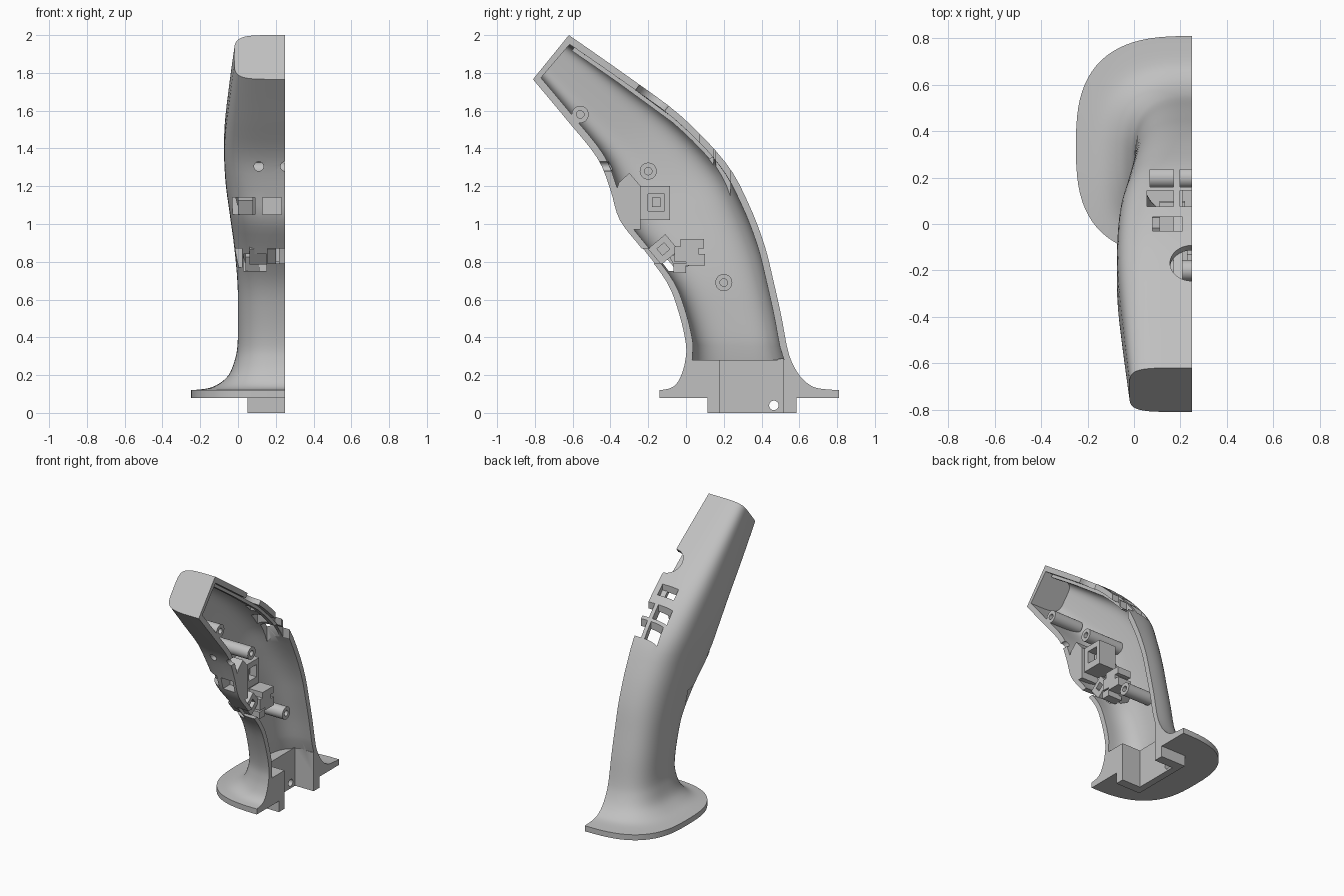
import bpy, bmesh, math
from mathutils import Vector, Matrix

if "Cube" in bpy.data.objects:
    bpy.data.objects.remove(bpy.data.objects["Cube"])

CUT = 0.25    # x of the flat split plane
WALL = 0.038

gray = bpy.data.materials.new("light gray plastic")
gray.use_nodes = True
gray.diffuse_color = (0.53, 0.53, 0.53, 1)
gray.node_tree.nodes["Principled BSDF"].inputs["Base Color"].default_value = gray.diffuse_color


def finish(bm, name):
    bmesh.ops.recalc_face_normals(bm, faces=bm.faces)
    mesh = bpy.data.meshes.new(name)
    bm.to_mesh(mesh)
    bm.free()
    mesh.materials.append(gray)
    ob = bpy.data.objects.new(name, mesh)
    bpy.context.collection.objects.link(ob)
    return ob


def box(name, xs, ys, zs, tilt=0):
    bm = bmesh.new()
    bmesh.ops.create_cube(bm, size=1)
    size = [r[1] - r[0] for r in (xs, ys, zs)]
    mid = Vector([(r[0] + r[1]) / 2 for r in (xs, ys, zs)])
    bm.transform(Matrix.Translation(mid) @ Matrix.Rotation(math.radians(tilt), 4, 'X')
                 @ Matrix.Diagonal((*size, 1)))
    return finish(bm, name)


def rod(name, center, radius, length, axis='Y', turn=90):
    bm = bmesh.new()
    bmesh.ops.create_cone(bm, cap_ends=True, segments=32, radius1=radius,
                          radius2=radius, depth=length)
    bm.transform(Matrix.Translation(center) @ Matrix.Rotation(math.radians(turn), 4, axis))
    return finish(bm, name)


def prism(name, outline, x0, x1):
    bm = bmesh.new()
    face = bm.faces.new([bm.verts.new((x0, y, z)) for y, z in outline])
    out = bmesh.ops.extrude_face_region(bm, geom=[face])
    bmesh.ops.translate(bm, vec=(x1 - x0, 0, 0),
                        verts=[v for v in out["geom"] if isinstance(v, bmesh.types.BMVert)])
    bm.faces.ensure_lookup_table()
    return finish(bm, name)


def cut(target, *cutters):
    bpy.context.view_layer.objects.active = target
    for c in cutters:
        mod = target.modifiers.new("cut", 'BOOLEAN')
        mod.operation, mod.solver, mod.object = 'DIFFERENCE', 'MANIFOLD', c
        bpy.ops.object.modifier_apply(modifier=mod.name)
        bpy.data.objects.remove(c)


# Grip sections: front y, z, back y, z, half width, squareness
SECTIONS = [
    (-.81, 1.766, -.62, 2.0, .27, 5), (-.63, 1.55, -.32, 1.79, .30, 4.5),
    (-.47, 1.35, -.03, 1.575, .323, 4), (-.40, 1.18, .21, 1.325, .318, 3.4),
    (-.35, 1.02, .33, 1.11, .295, 3), (-.23, .865, .415, .89, .27, 2.8),
    (-.10, .69, .465, .69, .253, 2.8), (-.035, .52, .503, .52, .25, 2.8),
    (0, .36, .535, .35, .253, 2.8), (-.005, .27, .56, .27, .27, 2.8),
    (-.025, .20, .60, .20, .30, 2.8), (-.05, .155, .645, .155, .35, 2.8),
    (-.085, .13, .70, .13, .41, 2.8), (-.14, .12, .81, .12, .5, 2.8)]


def section(t):
    # Smooth spline through the section table
    i = min(int(t), len(SECTIONS) - 2)
    f = t - i
    a, b, c, d = [SECTIONS[min(max(k, 0), len(SECTIONS) - 1)] for k in range(i - 1, i + 3)]
    return [q + f / 2 * (r - p + f * (2 * p - 5 * q + 4 * r - s + f * (3 * (q - r) + s - p)))
            for p, q, r, s in zip(a, b, c, d)]


def loft(name, rows, inset=0, steps=40):
    bm = bmesh.new()
    rings = []
    for fy, fz, by, bz, w, n in rows:
        front, back = Vector((0, fy, fz)), Vector((0, by, bz))
        mid, half = (front + back) / 2, (back - front) / 2
        half *= 1 - inset / half.length
        pts = []
        for k in range(steps + 1):
            a = math.pi * k / steps
            u = math.copysign(abs(math.cos(a)) ** (2 / n), -math.cos(a))
            p = mid + half * u
            p.x = CUT - (w - inset) * round(math.sin(a), 9) ** (2 / n)
            pts.append(p)
        if inset:    # let the cavity pass through the split plane
            pts = [pts[0] + Vector((.1, 0, 0))] + pts + [pts[-1] + Vector((.1, 0, 0))]
        rings.append([bm.verts.new(p) for p in pts])
    for r, s in zip(rings, rings[1:]):
        for k in range(len(r)):
            j = (k + 1) % len(r)
            bm.faces.new((r[k], r[j], s[j], s[k]))
    bm.faces.new(rings[0])
    bm.faces.new(rings[-1])
    return finish(bm, name)


# Hollow half grip with flared foot plate
last = len(SECTIONS) - 1
rows = [section(k / 4) for k in range(last * 4 + 1)]
rows.append((-.14, .08, .81, .08, .5, 2.8))
grip = loft("grip_shell", rows)
inner = [section(.15)] + [section(k / 4) for k in range(1, 33)] + [(-.005, .28, .557, .28, .265, 2.8)]
cut(grip, loft("cavity", inner, WALL))

# Foot plug with a cable channel and a cross hole
plug = box("foot_plug", (.05, CUT), (.115, .585), (0, .081))
for part in (grip, plug):
    cut(part, box("channel", (.1, .4), (.18, .515), (-.1, .285)))
cut(plug, rod("cross_hole", (.1, .465, .04), .025, .4))

# Openings in the back: thumb hole and window grid
cut(grip, rod("thumb_hole", (CUT, -.17, 1.68), .095, .3, 'X', -37))
for xs, ys in (((.07, .17), (.16, .235)), ((.055, .17), (.075, .145)),
               ((.198, .4), (.16, .235)), ((.198, .4), (.075, .145)),
               ((.08, .21), (-.03, .03))):
    cut(grip, box("window", xs, ys, (1.15, 1.8)))

# Openings in the front
WINDOWS = [((-.03, .09), (-.6, -.2), (1.05, 1.14)), ((.13, .23), (-.6, -.28), (1.05, 1.14)),
           ((.03, .15), (-.3, .0), (.75, .84)), ((.155, .4), (-.3, .0), (.79, .87)),
           ((-.02, .02), (-.3, .0), (.77, .87))]
for w in WINDOWS:
    cut(grip, box("window", *w))
for x in (.11, CUT):
    cut(grip, rod("pin_hole", (x, -.45, 1.305), .025, .2, 'X'))

# Screw bosses
bosses = []
for x, y, z in ((.015, -.56, 1.58), (-.045, -.2, 1.28), (.02, .2, .69)):
    boss = rod("screw_boss", ((x + CUT) / 2, y, z), .045, CUT - x)
    cut(boss, rod("screw_hole", (CUT, y, z), .02, .24))
    bosses.append(boss)

# Locating lip along the inside of the back wall
lip = []
for side in (.035, .06):
    line = []
    for k in range(1, 15):
        fy, fz, by, bz, w, n = section(k / 5 + .05)
        if by > -.3 and by < -.05:
            continue
        b = Vector((by, bz))
        line.append(b + (Vector((fy, fz)) - b).normalized() * side)
    lip += line if side < .05 else line[::-1]
prism("back_lip", lip, .17, .21)

# Upper switch housings
outline = [(-.375, 1.16), (-.35, 1.06), (-.275, .97), (-.24, .97), (-.24, 1.2), (-.30, 1.27), (-.355, 1.22)]
housing = prism("upper_housing", outline, .11, CUT)
cut(housing, box("pocket", *WINDOWS[1]))
holder = box("upper_switch_holder", (.09, .23), (-.24, -.085), (1.02, 1.2))
cut(holder, box("pocket", (.15, .3), (-.2, -.115), (1.07, 1.16)))
box("upper_switch", (.14, .19), (-.18, -.135), (1.09, 1.14))
box("upper_side_switch", (.0, .08), (-.27, -.17), (1.04, 1.15), 25)

# Lower switch housings
holder = box("lower_switch_holder", (.06, .2), (-.18, -.06), (.81, .92), 40)
cut(holder, box("pocket", (.1, .4), (-.145, -.095), (.845, .89), 40))
box("lower_side_switch", (.04, .13), (-.07, .01), (.76, .85), 30)
for ys, zs in (((-.065, .0), (.74, .79)), ((-.06, .0), (.80, .88)),
               ((-.0, .065), (.84, .88)), ((.0, .1), (.78, .84)), ((-.03, .095), (.87, .92))):
    box("lower_switch_block", (.11, .22), ys, zs)

# Smooth the rounded parts, keep the edges crisp
bpy.ops.object.select_all(action='DESELECT')
for ob in [grip, plug] + bosses:
    ob.select_set(True)
bpy.context.view_layer.objects.active = grip
bpy.ops.object.shade_smooth_by_angle(angle=math.radians(30))
